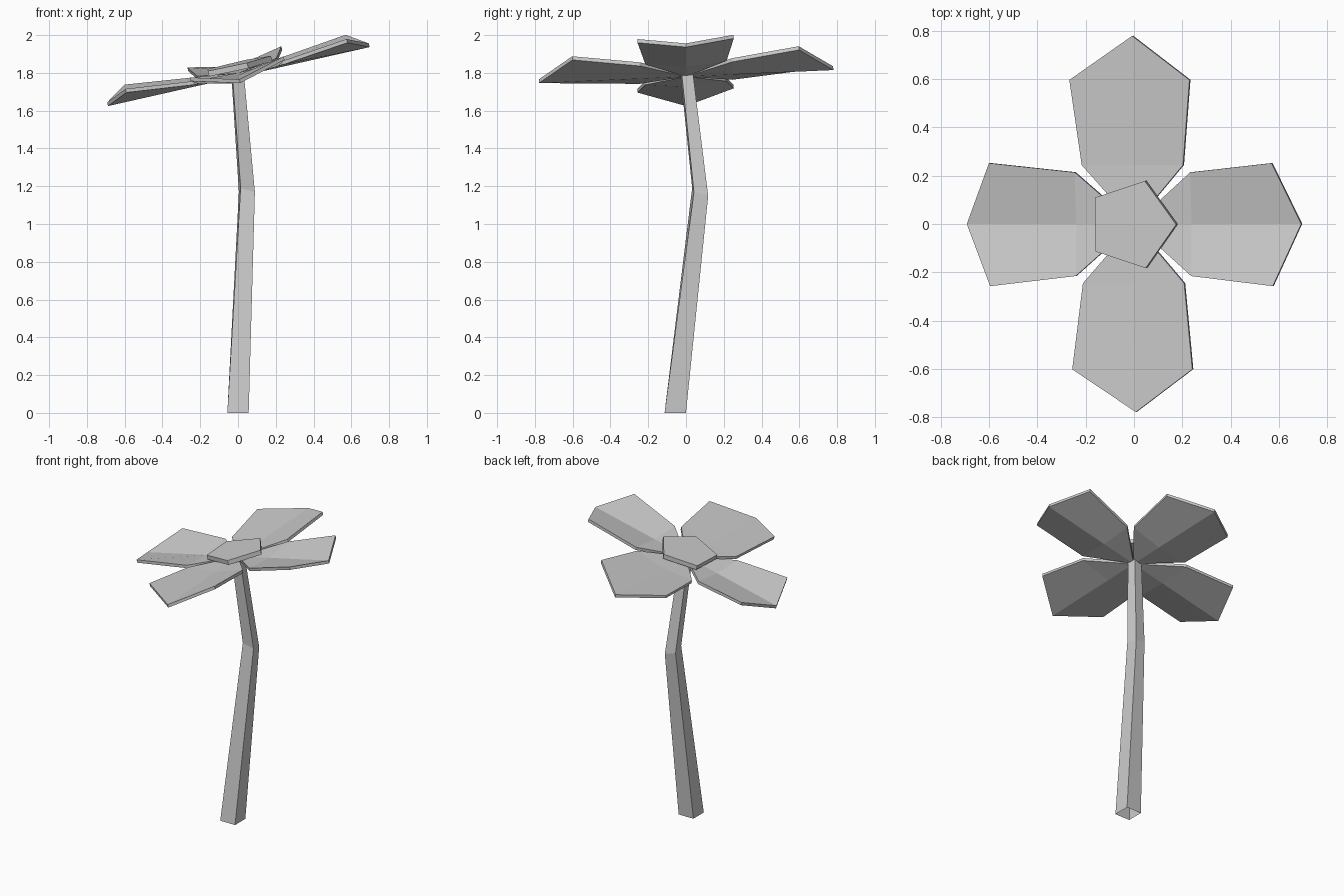
import bpy, bmesh
from math import radians, cos, sin, pi
from mathutils import Matrix, Vector, Euler

cube = bpy.data.objects.get("Cube")
if cube:
    bpy.data.objects.remove(cube)

# One plain grey for every part
grey = bpy.data.materials.new("light_grey")
grey.use_nodes = True
colour = (0.6, 0.6, 0.6, 1)
grey.diffuse_color = colour
grey.node_tree.nodes["Principled BSDF"].inputs["Base Color"].default_value = colour


def make_object(name, bm, matrix=Matrix()):
    bmesh.ops.recalc_face_normals(bm, faces=bm.faces)
    mesh = bpy.data.meshes.new(name)
    bm.to_mesh(mesh)
    bm.free()
    mesh.materials.append(grey)
    obj = bpy.data.objects.new(name, mesh)
    obj.matrix_world = matrix
    bpy.context.collection.objects.link(obj)
    return obj


def thicken(bm, depth):
    """Extrude a sheet straight down into a closed slab."""
    top = bm.faces[:]
    dup = bmesh.ops.extrude_face_region(bm, geom=top, use_keep_orig=True)
    lower = [g for g in dup["geom"] if isinstance(g, bmesh.types.BMVert)]
    bmesh.ops.translate(bm, verts=lower, vec=(0, 0, -depth))


# Flower head frame: tipped up towards +x and slightly towards +y
head = Matrix.Translation((0, 0, 1.8)) @ Euler((radians(2.6), radians(-12.7), 0)).to_matrix().to_4x4()


# Petal: two mirrored halves folded upward from a central keel
def petal(name, angle, length):
    bm = bmesh.new()
    keel = [bm.verts.new(p) for p in ((0, 0, 0), (0.245, 0, 0), (length, 0, 0))]
    for side in (1, -1):
        shoulder = bm.verts.new((0.245, side * 0.215, 0.02))
        corner = bm.verts.new((0.6, side * 0.255, 0.06))
        bm.faces.new((keel[0], keel[1], shoulder)[::side])
        bm.faces.new((keel[1], keel[2], corner, shoulder)[::side])
    thicken(bm, 0.02)
    make_object(name, bm, head @ Matrix.Rotation(angle, 4, "Z"))


names = ("left_petal", "back_petal", "right_petal", "front_petal")
for i, name in enumerate(names):
    petal(name, i * pi / 2, 0.78 if i % 2 else 0.71)

# Five-sided flower centre
bm = bmesh.new()
bm.faces.new([bm.verts.new((0.19 * cos(a * 2 * pi / 5), 0.19 * sin(a * 2 * pi / 5), 0.05))
              for a in range(5)])
thicken(bm, 0.03)
make_object("flower_centre", bm, head)

# Bent, tapering square stem, open at both ends
# centre, width, twist in degrees, slope of the ring along x and y
rings = (
    ((0, -0.057, 0), 0.113, 0, 0, 0),
    ((0.047, 0.075, 1.17), 0.076, 7, -0.25, -0.3),
    ((-0.002, 0.004, 1.79), 0.06, 6, 0.22, 0.04),
)
bm = bmesh.new()
loops = []
for centre, width, twist, slope_x, slope_y in rings:
    loop = []
    for sx, sy in ((-1, -1), (1, -1), (1, 1), (-1, 1)):
        p = Matrix.Rotation(radians(twist), 3, "Z") @ Vector((sx, sy, 0)) * (width / 2)
        p.z = p.x * slope_x + p.y * slope_y
        loop.append(bm.verts.new(p + Vector(centre)))
    loops.append(loop)
for low, high in zip(loops, loops[1:]):
    for i in range(4):
        j = (i + 1) % 4
        bm.faces.new((low[i], low[j], high[j], high[i]))
make_object("stem", bm)
